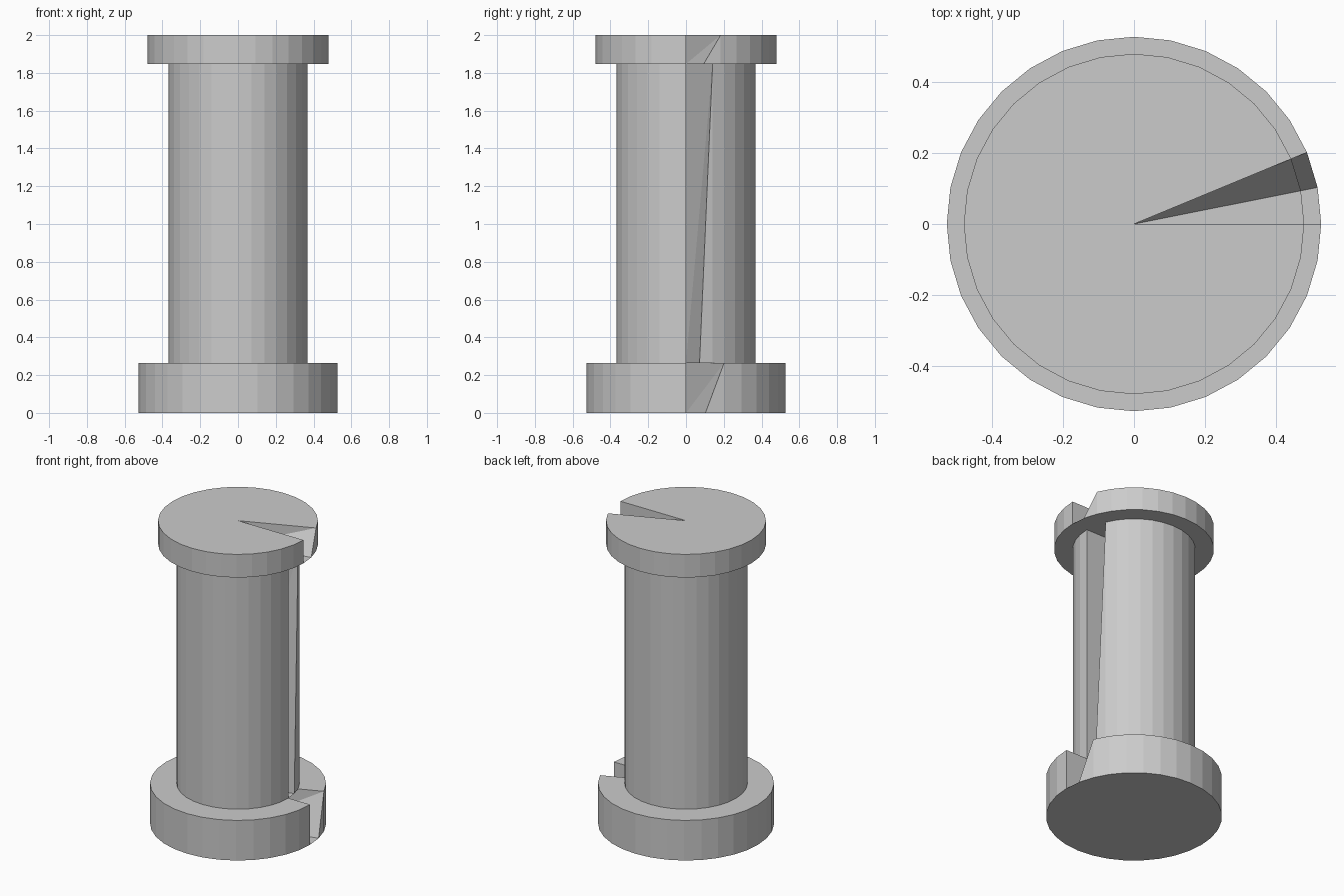
import bpy, bmesh
from math import sin, cos, pi

if "Cube" in bpy.data.objects:
    bpy.data.objects.remove(bpy.data.objects["Cube"])

SIDES = 32


def notched_drum(name, radius, z0, z1):
    """Low-poly drum with a full bottom disc and a wedge missing above it."""
    bm = bmesh.new()

    def ring(z):
        return [bm.verts.new((radius * cos(2 * pi * i / SIDES),
                              radius * sin(2 * pi * i / SIDES), z))
                for i in range(SIDES)]

    low, high = ring(z0), ring(z1)
    c_low, c_high = bm.verts.new((0, 0, z0)), bm.verts.new((0, 0, z1))

    # Bottom disc, then top disc and side wall leaving the wedge open
    for i in range(SIDES):
        j = (i + 1) % SIDES
        bm.faces.new((c_low, low[j], low[i]))
        if i >= 2:
            bm.faces.new((c_high, high[i], high[j]))
            bm.faces.new((low[i], low[j], high[j], high[i]))

    # Slanted side triangle beside the wedge
    bm.faces.new((low[1], low[2], high[2]))
    # Straight wedge wall
    bm.faces.new((c_low, c_high, high[0], low[0]))
    # Twisted wedge wall
    bm.faces.new((c_low, high[2], c_high))
    bm.faces.new((c_low, low[1], high[2]))

    mesh = bpy.data.meshes.new(name)
    bm.to_mesh(mesh)
    bm.free()
    obj = bpy.data.objects.new(name, mesh)
    bpy.context.collection.objects.link(obj)
    return obj


# Wide foot, slim shaft, head
notched_drum("base", 0.527, 0.0, 0.265)
notched_drum("shaft", 0.368, 0.265, 1.847)
notched_drum("head", 0.479, 1.847, 2.0)
